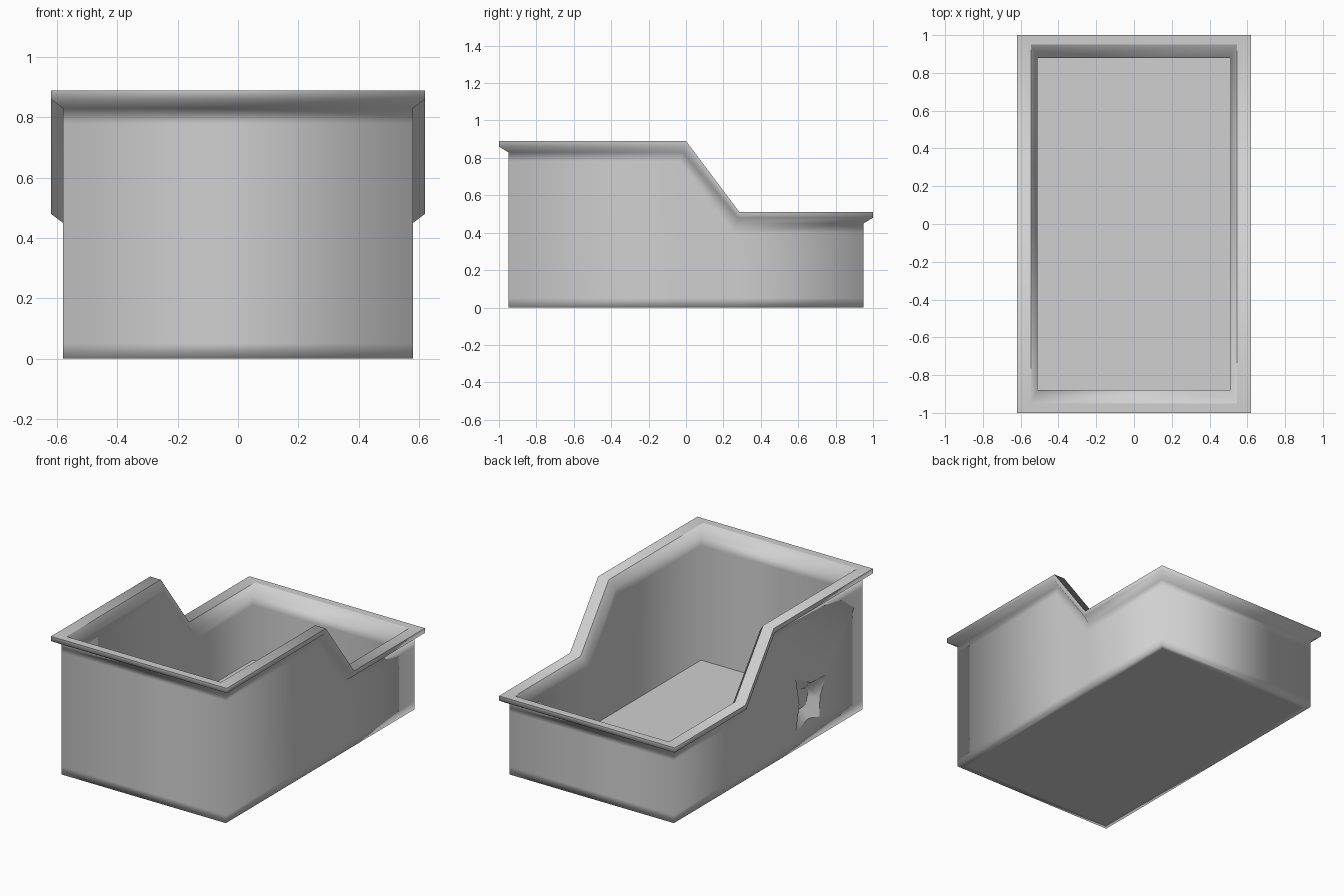
import bpy
import bmesh
from mathutils import Vector

cube = bpy.data.objects.get("Cube")
if cube:
    bpy.data.objects.remove(cube, do_unlink=True)

HIGH, LOW = 0.89, 0.51          # rim heights at front and back
STEP_START, STEP_END = 0.0, 0.285

# One grey plastic for the whole tub
grey = bpy.data.materials.new("grey_plastic")
grey.use_nodes = True
colour = (0.63, 0.63, 0.63, 1)
grey.diffuse_color = colour
grey.node_tree.nodes["Principled BSDF"].inputs["Base Color"].default_value = colour

bm = bmesh.new()


def ring(hx, hy, z=None, drop=0.0):
    """Loop around the tub: level at z, or following the stepped rim at a drop."""
    shift = 0.3 * drop
    side = [(-hy, HIGH), (STEP_START - shift, HIGH),
            (STEP_END - shift, LOW), (hy, LOW)]
    pts = [(hx, y, h) for y, h in side] + [(-hx, y, h) for y, h in reversed(side)]
    return [bm.verts.new((x, y, h - drop if z is None else z)) for x, y, h in pts]


def bridge(a, b):
    n = len(a)
    return [bm.faces.new((a[i], a[(i + 1) % n], b[(i + 1) % n], b[i])) for i in range(n)]


def sharpen(loop):
    for i, v in enumerate(loop):
        edge = bm.edges.get((v, loop[(i + 1) % len(loop)]))
        if edge:
            edge.smooth = False


# Cross-section from underside, up the outer wall, over the rim, down to the floor
under = ring(0.54, 0.91, z=0)
base = ring(0.58, 0.95, z=0)
base_top = ring(0.58, 0.95, z=0.05)
wall_top = ring(0.58, 0.95, drop=0.11)
flare = ring(0.58, 0.95, drop=0.06)
lip = ring(0.62, 1.0, drop=0.03)
rim_outer = ring(0.62, 1.0, drop=0)
rim_inner = ring(0.545, 0.95, drop=0)
chamfer = ring(0.51, 0.88, drop=0.05)
inner_top = ring(0.51, 0.88, drop=0.11)
floor = ring(0.51, 0.88, z=0.05)

loops = [under, base, base_top, wall_top, flare, lip, rim_outer,
         rim_inner, chamfer, inner_top, floor]
strips = [bridge(a, b) for a, b in zip(loops, loops[1:])]
bm.faces.new(list(reversed(under)))
bm.faces.new(floor)
for loop in (rim_outer, rim_inner, floor):
    sharpen(loop)

# Ragged star-shaped dent in the -x wall, at the front
wall_face = strips[2][6]
corners = list(wall_face.verts)
bm.faces.remove(wall_face)
star = [Vector((-0.58, y, z)) for y, z in
        ((-0.28, 0.11), (-0.52, 0.12), (-0.59, 0.36), (-0.28, 0.45))]
centre = sum(star, Vector()) / 4
outline, hollow = [], []
for i, p in enumerate(star):
    middle = (p + star[(i + 1) % 4]) / 2
    for q, pull, inner in ((p, 0, 0.6), (middle, 0.25, 0.6)):
        outline.append(bm.verts.new(q.lerp(centre, pull)))
        deep = q.lerp(centre, inner)
        deep.x += 0.055
        hollow.append(bm.verts.new(deep))
for i in range(4):
    a, m, b = (outline[(2 * i + k) % 8] for k in range(3))
    bm.faces.new((corners[i], corners[(i + 1) % 4], b, m, a))
bridge(outline, hollow)
bm.faces.new(hollow)
sharpen(outline)
sharpen(hollow)

for f in bm.faces:
    f.smooth = True
bmesh.ops.recalc_face_normals(bm, faces=bm.faces[:])

mesh = bpy.data.meshes.new("stepped_tub")
bm.to_mesh(mesh)
bm.free()
mesh.materials.append(grey)
tub = bpy.data.objects.new("stepped_tub", mesh)
bpy.context.collection.objects.link(tub)
